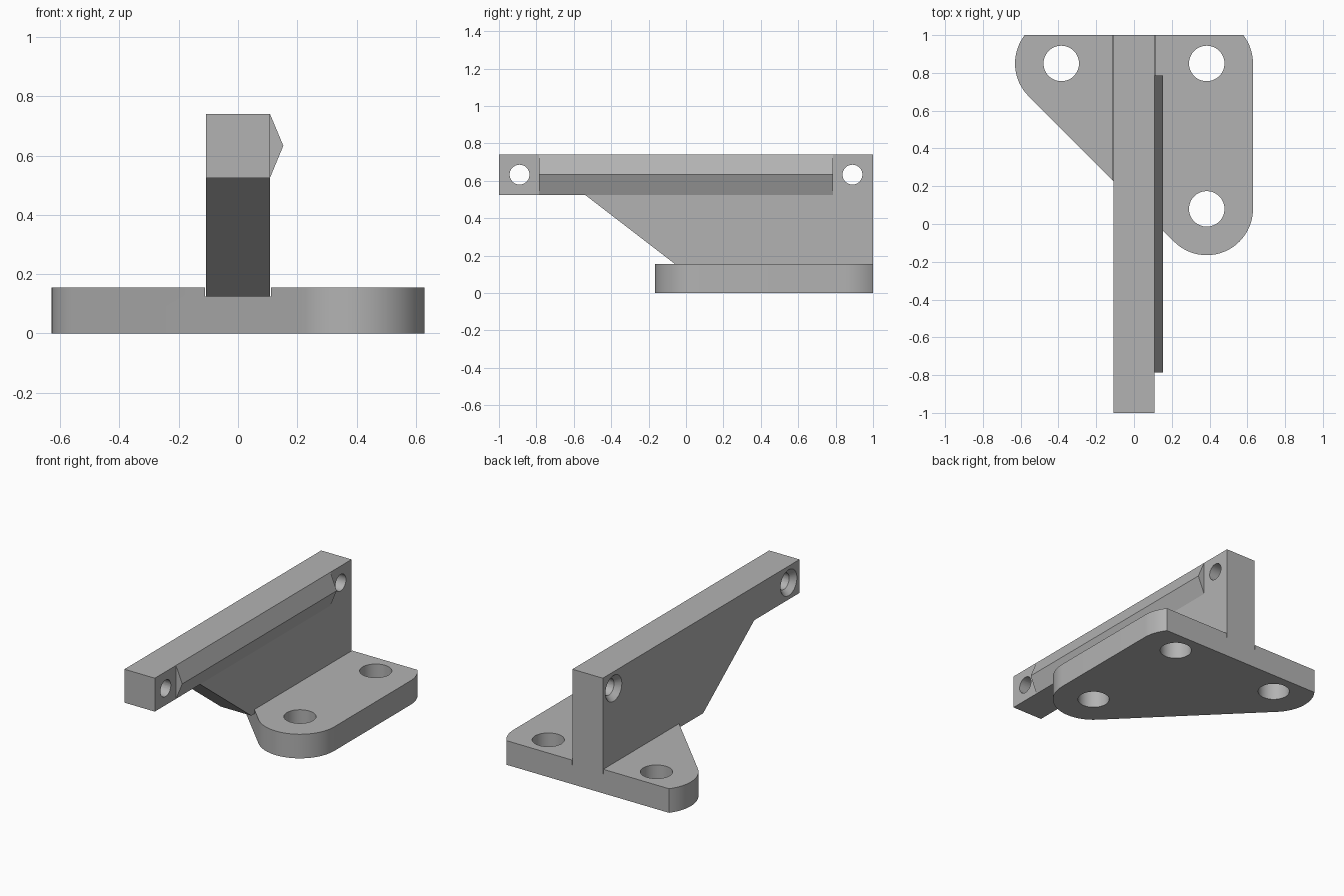
import bpy, bmesh
from math import sin, cos, radians, sqrt, asin, degrees
from mathutils import Matrix, Vector

if "Cube" in bpy.data.objects:
    bpy.data.objects.remove(bpy.data.objects["Cube"])

grey = bpy.data.materials.new("plain grey")
grey.use_nodes = True
grey.diffuse_color = (0.45, 0.45, 0.45, 1)
grey.node_tree.nodes["Principled BSDF"].inputs["Base Color"].default_value = (0.45, 0.45, 0.45, 1)


def finish(name, bm):
    bmesh.ops.recalc_face_normals(bm, faces=bm.faces)
    mesh = bpy.data.meshes.new(name)
    bm.to_mesh(mesh)
    bm.free()
    mesh.materials.append(grey)
    obj = bpy.data.objects.new(name, mesh)
    bpy.context.collection.objects.link(obj)
    return obj


def prism(name, points, shift):
    """Extrude a closed outline by a vector."""
    bm = bmesh.new()
    face = bm.faces.new([bm.verts.new(p) for p in points])
    ext = bmesh.ops.extrude_face_region(bm, geom=[face])
    verts = [g for g in ext["geom"] if isinstance(g, bmesh.types.BMVert)]
    bmesh.ops.translate(bm, verts=verts, vec=shift)
    return finish(name, bm)


def cone(name, centre, axis, r1, r2, depth):
    """Round cutter centred on a point, r1 at the start of the axis."""
    bm = bmesh.new()
    turn = Vector((0, 0, 1)).rotation_difference(Vector(axis)).to_matrix().to_4x4()
    bmesh.ops.create_cone(bm, cap_ends=True, segments=48, radius1=r1, radius2=r2,
                          depth=depth, matrix=Matrix.Translation(centre) @ turn)
    return finish(name, bm)


def cut(obj, cutters):
    for cutter in cutters:
        cutter.hide_render = True
        mod = obj.modifiers.new("cut", "BOOLEAN")
        mod.operation = "DIFFERENCE"
        mod.solver = "EXACT"
        mod.object = cutter
        bpy.context.view_layer.objects.active = obj
        bpy.ops.object.modifier_apply(modifier=mod.name)
        bpy.data.objects.remove(cutter)


def arc(centre, start, end, steps):
    return [(centre[0] + R * cos(radians(start + (end - start) * i / steps)),
             centre[1] + R * sin(radians(start + (end - start) * i / steps)), 0)
            for i in range(steps + 1)]


# Base plate: rounded triangle around three bolt centres, trimmed flat at the back
R = 0.245
THICK = 0.155
HALF = 0.108
SEAT = 0.125
back_left, back_right, front = (-0.385, 0.85), (0.385, 0.85), (0.385, 0.08)
trim = degrees(asin((1 - back_left[1]) / R))
outline = (arc(back_left, 180 - trim, 225, 16) + arc(front, 225, 360, 24)
           + arc(back_right, 0, trim, 8))
plate = prism("base_plate", outline, (0, 0, THICK))

# Bolt holes and the shallow slot that seats the web
bolts = [cone("bolt_cutter", (x, y, THICK / 2), (0, 0, 1), 0.094, 0.094, 0.4)
         for x, y in (back_left, back_right, front)]
slot_half = HALF + 0.004
slot = prism("slot_cutter", [(-slot_half, -0.5, SEAT), (slot_half, -0.5, SEAT),
                             (slot_half, 1.2, SEAT), (-slot_half, 1.2, SEAT)], (0, 0, 0.2))
cut(plate, bolts + [slot])

# Upright web with its long arm
side = [(1, SEAT), (1, 0.74), (-1, 0.74), (-1, 0.525), (-0.54, 0.525), (-0.02, SEAT)]
web = prism("upright_web", [(-HALF, y, z) for y, z in side], (2 * HALF, 0, 0))

# Countersunk screw holes at both ends of the arm
screws = []
for y in (-0.89, 0.89):
    screws.append(cone("screw_cutter", (0, y, 0.633), (1, 0, 0), 0.053, 0.053, 0.5))
    screws.append(cone("countersink_cutter", (-HALF + 0.015, y, 0.633), (1, 0, 0),
                       0.092, 0.048, 0.05))
cut(web, screws)

# V-shaped rail along the arm
rail = prism("v_rail", [(HALF, -0.785, 0.74), (0.153, -0.785, 0.633), (HALF, -0.785, 0.525)],
             (0, 1.57, 0))

# Smooth round walls, keep hard edges
for obj in (plate, web, rail):
    bpy.ops.object.select_all(action="DESELECT")
    obj.select_set(True)
    bpy.context.view_layer.objects.active = obj
    bpy.ops.object.shade_smooth_by_angle(angle=radians(25))
